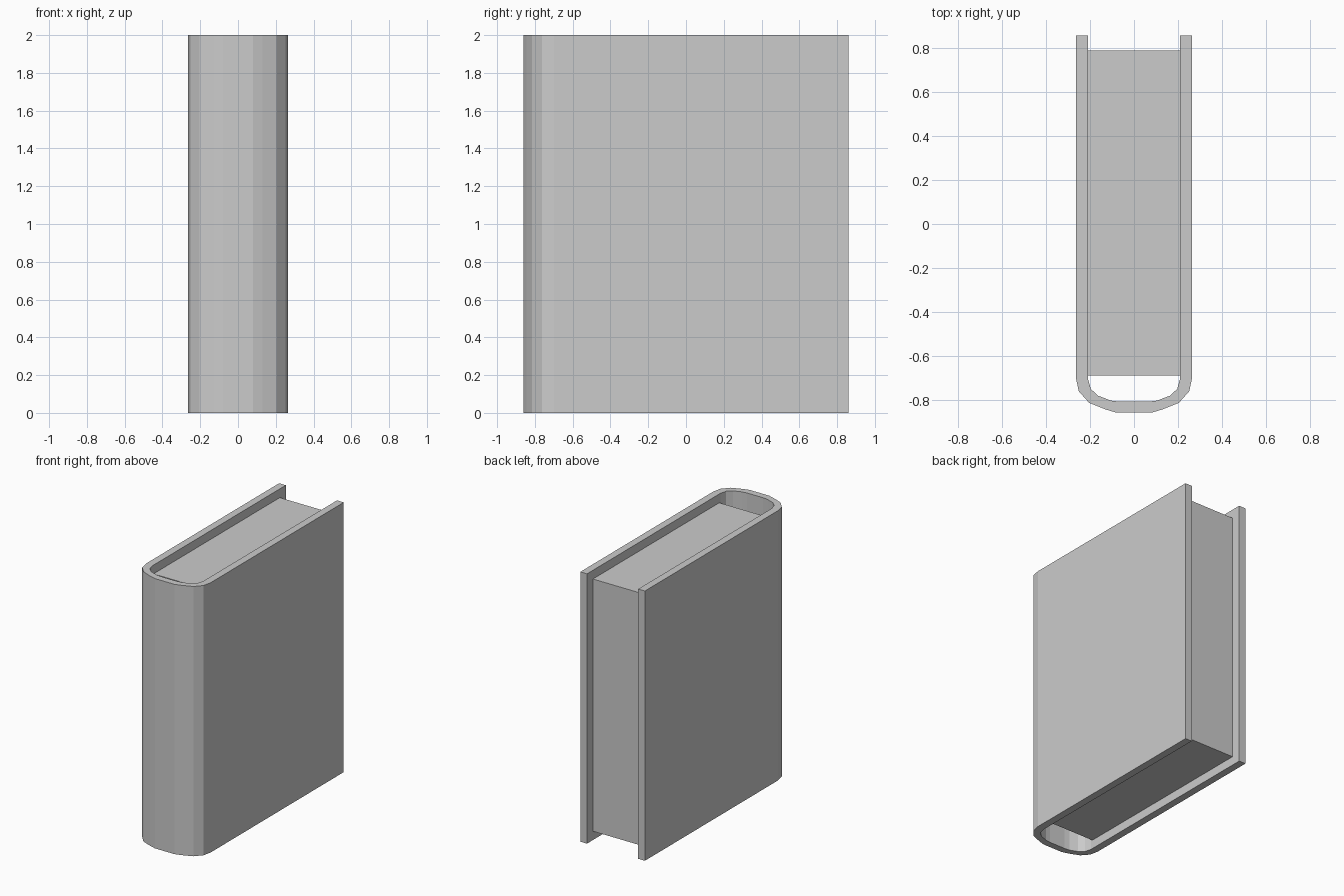
import bpy, bmesh

if "Cube" in bpy.data.objects:
    bpy.data.objects.remove(bpy.data.objects["Cube"])

H = 2.0

# Half profile of the cover: matching outer and inner points, fore edge to spine
OUTER = [(.265, .86), (.265, -.70), (.252, -.762), (.205, -.815), (.13, -.845), (.08, -.86)]
INNER = [(.21, .86), (.21, -.705), (.197, -.752), (.163, -.783), (.105, -.805), (.065, -.81)]


def mirrored(points):
    return points + [(-x, y) for x, y in reversed(points)]


def make_object(name, bm):
    bmesh.ops.recalc_face_normals(bm, faces=bm.faces)
    mesh = bpy.data.meshes.new(name)
    bm.to_mesh(mesh)
    bm.free()
    obj = bpy.data.objects.new(name, mesh)
    bpy.context.collection.objects.link(obj)
    return obj


def extrude_up(bm, height):
    result = bmesh.ops.extrude_face_region(bm, geom=bm.faces[:], use_keep_orig=True)
    verts = [g for g in result["geom"] if isinstance(g, bmesh.types.BMVert)]
    bmesh.ops.translate(bm, verts=verts, vec=(0, 0, height))


# Wraparound cover with rounded spine
bm = bmesh.new()
outer = [bm.verts.new((x, y, 0)) for x, y in mirrored(OUTER)]
inner = [bm.verts.new((x, y, 0)) for x, y in mirrored(INNER)]
for i in range(len(outer) - 1):
    bm.faces.new((outer[i], outer[i + 1], inner[i + 1], inner[i]))
extrude_up(bm, H)
make_object("cover", bm)

# Page block: two halves meeting on the centre line, inset top and bottom
bm = bmesh.new()
corners = [(0, -.69), (.211, -.69), (.211, .79), (0, .79)]
bm.faces.new([bm.verts.new((x, y, .065)) for x, y in corners])
extrude_up(bm, H - .13)
pages = make_object("pages", bm)
mirror = pages.modifiers.new("other_half", 'MIRROR')
mirror.use_mirror_merge = False
